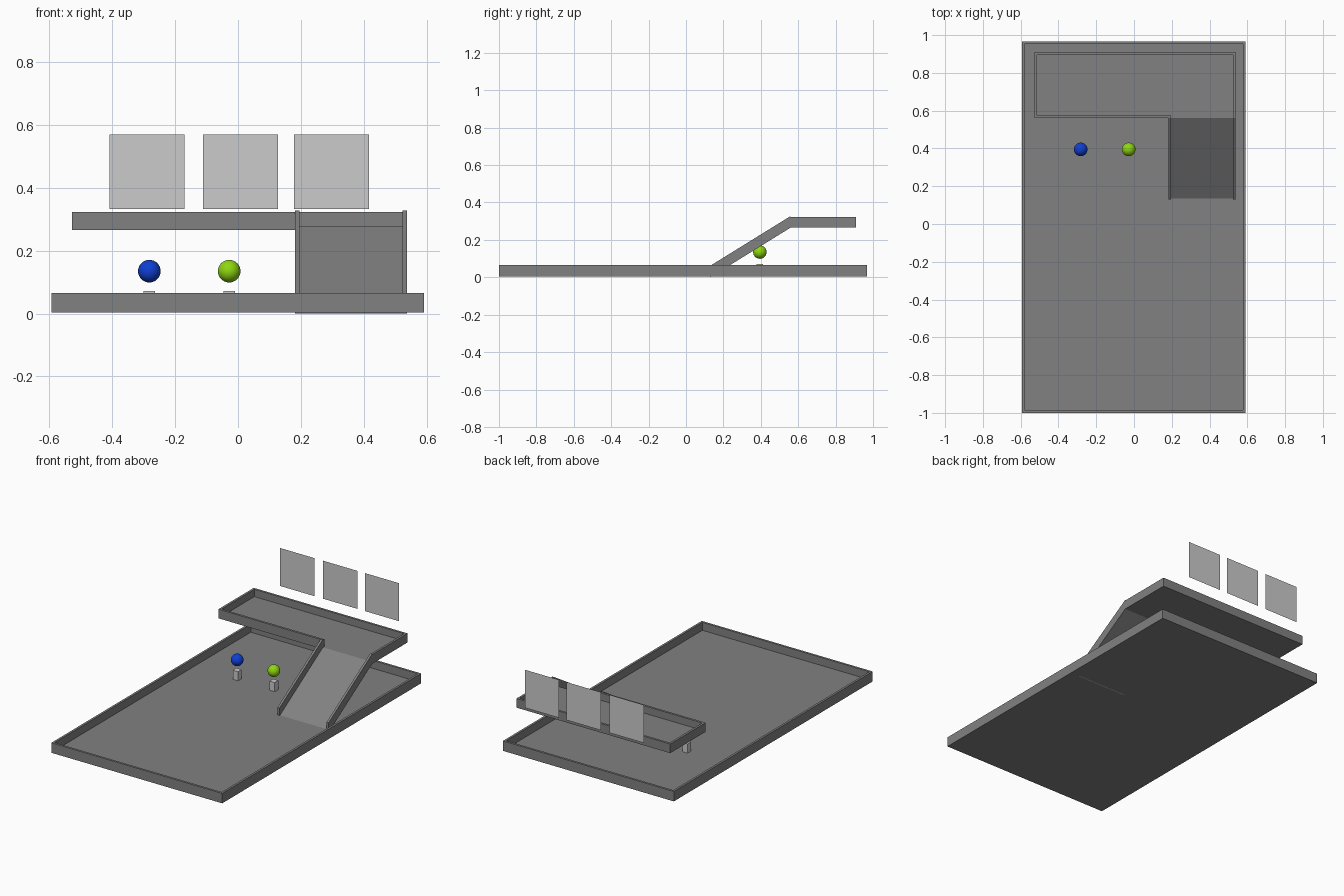
import bpy, bmesh

cube = bpy.data.objects.get("Cube")
if cube:
    bpy.data.objects.remove(cube, do_unlink=True)


def material(name, rgb):
    m = bpy.data.materials.new(name)
    m.use_nodes = True
    m.diffuse_color = (*rgb, 1)
    bsdf = next(n for n in m.node_tree.nodes if n.type == 'BSDF_PRINCIPLED')
    bsdf.inputs["Base Color"].default_value = (*rgb, 1)
    return m


grey = material("mid grey", (0.22, 0.22, 0.22))
pale = material("pale grey", (0.6, 0.6, 0.6))
blue = material("blue", (0.005, 0.05, 0.65))
green = material("lime green", (0.27, 0.68, 0.005))


def finish(name, bm, mat):
    bmesh.ops.recalc_face_normals(bm, faces=bm.faces)
    mesh = bpy.data.meshes.new(name)
    bm.to_mesh(mesh)
    bm.free()
    mesh.materials.append(mat)
    obj = bpy.data.objects.new(name, mesh)
    bpy.context.collection.objects.link(obj)
    return obj


def prism(bm, x0, x1, profile):
    """Extrude a (y, z) profile from x0 to x1."""
    face = bm.faces.new([bm.verts.new((x0, y, z)) for y, z in profile])
    out = bmesh.ops.extrude_face_region(bm, geom=[face])["geom"]
    verts = [v for v in out if isinstance(v, bmesh.types.BMVert)]
    bmesh.ops.translate(bm, verts=verts, vec=(x1 - x0, 0, 0))


def box(bm, x0, x1, y0, y1, z0, z1):
    prism(bm, x0, x1, [(y0, z0), (y1, z0), (y1, z1), (y0, z1)])


WALL = 0.014

# Ground tray: a block with an inset, sunken floor
bm = bmesh.new()
box(bm, -0.593, 0.591, -1, 0.967, 0.003, 0.065)
bm.normal_update()
bmesh.ops.recalc_face_normals(bm, faces=bm.faces)
top = max(bm.faces, key=lambda f: f.calc_center_median().z)
bmesh.ops.inset_region(bm, faces=[top], thickness=WALL, use_even_offset=True)
out = bmesh.ops.extrude_face_region(bm, geom=[top])["geom"]
bmesh.ops.translate(bm, verts=[v for v in out if isinstance(v, bmesh.types.BMVert)],
                    vec=(0, 0, -0.05))
if top.is_valid:
    bm.faces.remove(top)
finish("ground_tray", bm, grey)

# Raised deck with rim, open where the ramp joins
X0, X1, Y0, Y1, Z0, Z1 = -0.528, 0.537, 0.56, 0.91, 0.266, 0.323
RAMP_X = 0.182
bm = bmesh.new()
box(bm, X0, X1, Y0, Y1, Z0, Z0 + 0.011)
box(bm, X0, X1, Y1 - WALL, Y1, Z0, Z1)
box(bm, X0, RAMP_X + WALL, Y0, Y0 + WALL, Z0, Z1)
box(bm, X0, X0 + WALL, Y0, Y1, Z0, Z1)
box(bm, X1 - WALL, X1, Y0, Y1, Z0, Z1)
finish("raised_deck", bm, grey)


# Ramp: sloping floor and two side walls
def slope(height):
    return [(0.13, 0), (Y0, Z0), (Y0, Z0 + height), (0.13, height)]


bm = bmesh.new()
prism(bm, RAMP_X, X1, slope(0.012))
for x in (RAMP_X, X1 - WALL):
    prism(bm, x, x + WALL, slope(0.062))
finish("ramp", bm, grey)

# Balls hovering over small pedestals
for name, x, mat in (("blue", -0.282, blue), ("green", -0.028, green)):
    bm = bmesh.new()
    box(bm, x - 0.018, x + 0.018, 0.377, 0.413, 0.014, 0.072)
    finish(name + "_pedestal", bm, pale)
    bm = bmesh.new()
    bmesh.ops.create_uvsphere(bm, u_segments=32, v_segments=16, radius=0.036)
    for f in bm.faces:
        f.smooth = True
    ball = finish(name + "_ball", bm, mat)
    ball.location = (x, 0.395, 0.135)

# Three flat floating panels behind the deck
for i, x in enumerate((-0.289, 0.008, 0.297)):
    bm = bmesh.new()
    h = 0.119
    bm.faces.new([bm.verts.new((x + sx * h, 1, 0.451 + sz * h))
                  for sx, sz in ((-1, -1), (1, -1), (1, 1), (-1, 1))])
    finish(f"floating_panel_{i + 1}", bm, pale)
